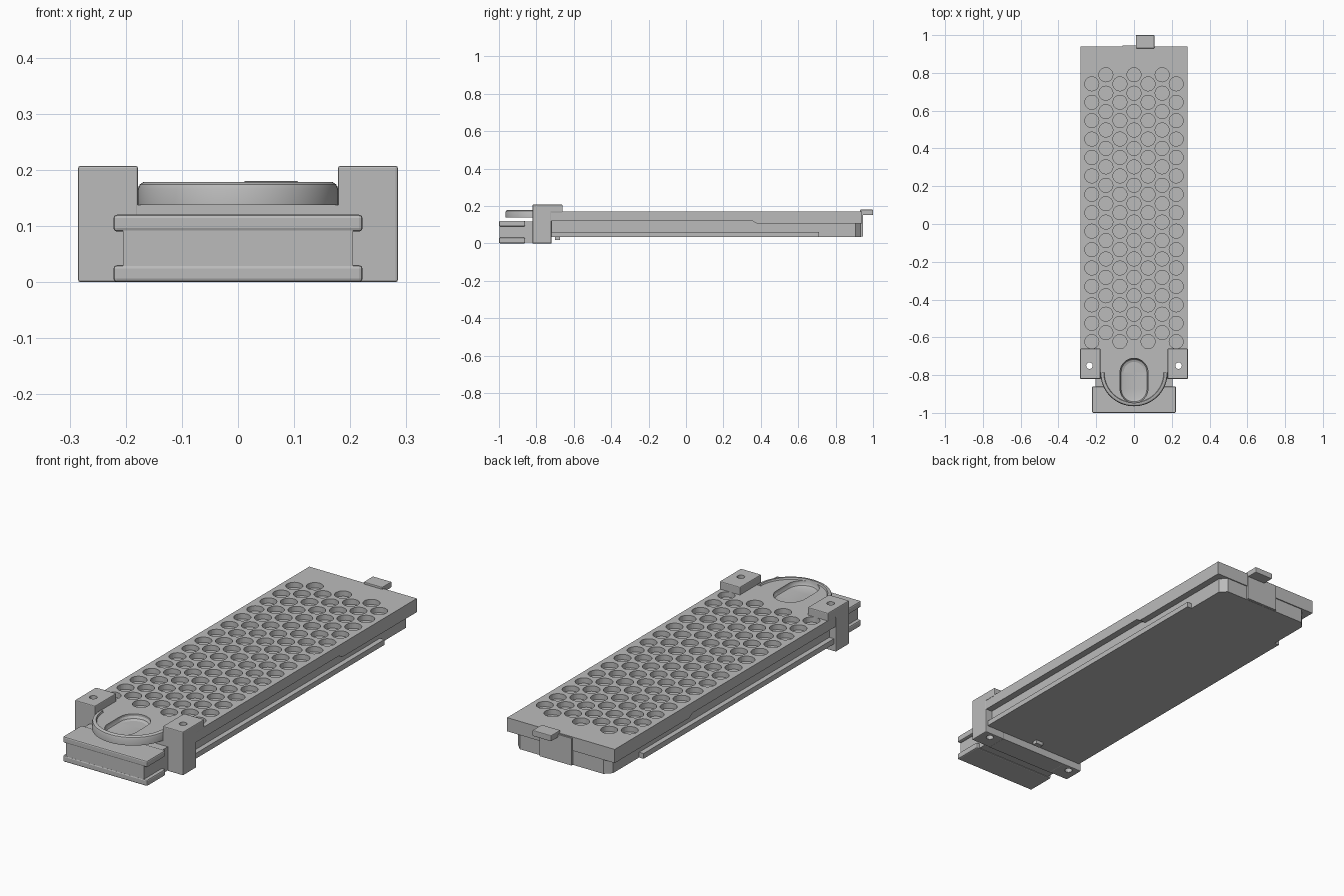
import bpy, bmesh, math
from mathutils import Vector

old = bpy.data.objects.get("Cube")
if old:
    bpy.data.objects.remove(old, do_unlink=True)

GREY = (0.5, 0.5, 0.5, 1)
mat = bpy.data.materials.new("neutral grey")
mat.use_nodes = True
mat.diffuse_color = GREY
mat.node_tree.nodes["Principled BSDF"].inputs["Base Color"].default_value = GREY


def finish(name, bm):
    bmesh.ops.recalc_face_normals(bm, faces=bm.faces)
    mesh = bpy.data.meshes.new(name)
    bm.to_mesh(mesh)
    bm.free()
    mesh.materials.append(mat)
    ob = bpy.data.objects.new(name, mesh)
    bpy.context.collection.objects.link(ob)
    return ob


def add_loft(bm, loops):
    """Skin closed loops of points and cap both ends."""
    rings = [[bm.verts.new(p) for p in loop] for loop in loops]
    n = len(rings[0])
    for a, b in zip(rings, rings[1:]):
        for i in range(n):
            j = (i + 1) % n
            bm.faces.new((a[i], a[j], b[j], b[i]))
    bm.faces.new(rings[0])
    bm.faces.new(rings[-1])


def prism(name, pts, axis, lo, hi):
    """Extrude a 2D outline along the x, y or z axis."""
    def place(p, h):
        v = list(p)
        v.insert("xyz".index(axis), h)
        return Vector(v)
    bm = bmesh.new()
    add_loft(bm, [[place(p, h) for p in pts] for h in (lo, hi)])
    return finish(name, bm)


def box(name, x0, x1, y0, y1, z0, z1):
    return prism(name, [(x0, y0), (x1, y0), (x1, y1), (x0, y1)], "z", z0, z1)


def activate(ob):
    bpy.ops.object.select_all(action="DESELECT")
    ob.select_set(True)
    bpy.context.view_layer.objects.active = ob


def bevel(ob, width):
    mod = ob.modifiers.new("edge", "BEVEL")
    mod.width = width
    mod.segments = 2
    activate(ob)
    bpy.ops.object.modifier_apply(modifier=mod.name)


def cut(ob, cutter):
    mod = ob.modifiers.new("cut", "BOOLEAN")
    mod.operation = "DIFFERENCE"
    mod.solver = "EXACT"
    mod.object = cutter
    activate(ob)
    bpy.ops.object.modifier_apply(modifier=mod.name)


def circle(x, y, r, z, n=32):
    return [(x + r * math.cos(2 * math.pi * i / n),
             y + r * math.sin(2 * math.pi * i / n), z) for i in range(n)]


def stadium(r, y0, y1, z, n=16):
    back = [(r * math.cos(math.pi * i / n), y1 + r * math.sin(math.pi * i / n), z)
            for i in range(n + 1)]
    front = [(-x, y0 + y1 - y, z) for x, y, z in back]
    return back + front


# Main deck, slightly thicker toward the back
deck = prism("deck", [(-0.787, 0.17), (0.94, 0.17), (0.94, 0.105), (0.38, 0.105),
                      (0.355, 0.12), (-0.787, 0.12)], "x", -0.283, 0.283)

# Staggered grid of blind round holes
bm = bmesh.new()
for col in range(-3, 4):
    top = 0.742 if col % 2 else 0.79
    for row in range(15):
        y = top - row * 0.0975
        add_loft(bm, [circle(col * 0.0745, y, 0.037, z) for z in (0.145, 0.2)])
hole_cutter = finish("hole_cutter", bm)

# Dished finger pocket cutter
bm = bmesh.new()
add_loft(bm, [stadium(r, -0.873, -0.785, z)
              for r, z in ((0.055, 0.145), (0.068, 0.15), (0.074, 0.16), (0.074, 0.21))])
pocket_cutter = finish("pocket_cutter", bm)

# Rounded thumb tongue with a raised rim
SIDES = 40
bm = bmesh.new()
rings = []
for r, z in ((0.178, 0.137), (0.178, 0.166), (0.175, 0.174), (0.169, 0.178),
             (0.16, 0.178), (0.157, 0.17)):
    rings.append([bm.verts.new((r * math.cos(a), -0.787 + r * math.sin(a), z))
                  for a in (math.pi + math.pi * i / SIDES for i in range(SIDES + 1))])
for a, b in zip(rings, rings[1:]):
    for i in range(SIDES):
        bm.faces.new((a[i], a[i + 1], b[i + 1], b[i]))
bm.faces.new(rings[0])
bm.faces.new(rings[-1])
bm.faces.new([r[0] for r in rings] + [r[-1] for r in reversed(rings)])
tongue = finish("thumb_tongue", bm)

cut(deck, hole_cutter)
cut(deck, pocket_cutter)
cut(tongue, pocket_cutter)
activate(tongue)
bpy.ops.object.shade_smooth_by_angle(angle=math.radians(35))
box("tongue_neck", -0.18, 0.18, -0.82, -0.7, 0.1, 0.137)

# Lower body with cut back corners
prism("lower_body", [(-0.25, -0.73), (0.25, -0.73), (0.25, 0.905), (0.22, 0.935),
                     (-0.22, 0.935), (-0.25, 0.905)], "z", 0.035, 0.125)

# Connector block at the front, with flanges above and below side grooves
connector = box("connector_core", -0.205, 0.205, -0.998, -0.8, 0.004, 0.116)
for name, z in (("lower", 0.0), ("upper", 0.09)):
    flange = box(name + "_connector_flange", -0.222, 0.222, -1.0, -0.86, z, z + 0.03)
    bevel(flange, 0.006)

# Cross bar under the front of the deck
box("front_cross_bar", -0.18, 0.18, -0.82, -0.72, 0.0, 0.12)
box("bottom_nub", -0.02, 0.02, -0.7, -0.675, 0.018, 0.04)

# Side rails, and front ears with drilled screw holes
for side, s in (("left", 1), ("right", -1)):
    box(side + "_rail", *sorted((s * 0.245, s * 0.274)), -0.73, 0.71, 0.035, 0.06)
    ear = prism(side + "_ear", [(-0.82, 0), (-0.72, 0), (-0.72, 0.165), (-0.66, 0.165),
                                (-0.66, 0.207), (-0.82, 0.207)],
                "x", *sorted((s * 0.178, s * 0.285)))
    bevel(ear, 0.004)
    bm = bmesh.new()
    add_loft(bm, [circle(s * 0.236, -0.75, 0.017, z, 24) for z in (-0.1, 0.3)])
    drill = finish("drill_cutter", bm)
    cut(ear, drill)
    cut(deck, drill)
    bpy.data.objects.remove(drill, do_unlink=True)

# Latch plate and tab at the back
box("latch_plate", -0.06, 0.108, 0.93, 0.946, 0.036, 0.165)
tab = box("latch_tab", 0.01, 0.108, 0.93, 1.0, 0.152, 0.18)
bevel(tab, 0.003)

for helper in (hole_cutter, pocket_cutter):
    bpy.data.objects.remove(helper, do_unlink=True)
